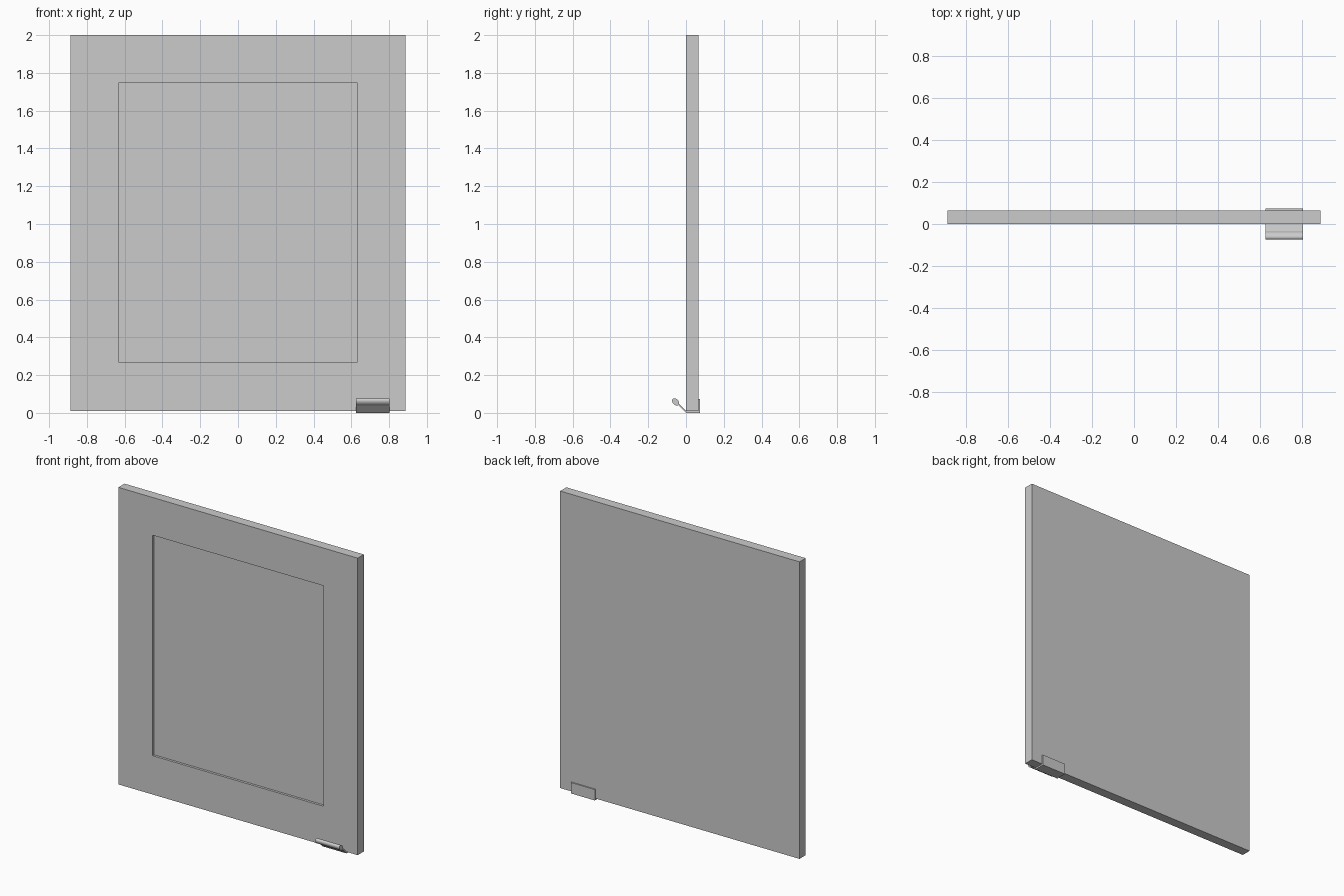
import bpy, bmesh, math
from mathutils import Vector

if "Cube" in bpy.data.objects:
    bpy.data.objects.remove(bpy.data.objects["Cube"], do_unlink=True)

grey = bpy.data.materials.new("light_grey")
grey.use_nodes = True
color = (0.6, 0.6, 0.6, 1)
grey.diffuse_color = color
grey.node_tree.nodes["Principled BSDF"].inputs["Base Color"].default_value = color


def add_object(name, bm):
    bmesh.ops.recalc_face_normals(bm, faces=bm.faces)
    mesh = bpy.data.meshes.new(name)
    bm.to_mesh(mesh)
    bm.free()
    mesh.materials.append(grey)
    obj = bpy.data.objects.new(name, mesh)
    bpy.context.collection.objects.link(obj)
    return obj


def extrude_profile(name, points, x0, x1):
    """Extrude a closed (y, z) outline along x."""
    bm = bmesh.new()
    face = bm.faces.new([bm.verts.new((x0, y, z)) for y, z in points])
    ext = bmesh.ops.extrude_face_region(bm, geom=[face])
    moved = [g for g in ext["geom"] if isinstance(g, bmesh.types.BMVert)]
    bmesh.ops.translate(bm, verts=moved, vec=(x1 - x0, 0, 0))
    return add_object(name, bm)


# Door slab with a rectangular recess in its front face
HALF_W, BOTTOM, TOP, THICK = 0.887, 0.01, 2.0, 0.065
IN_W, IN_BOTTOM, IN_TOP, DEPTH = 0.633, 0.27, 1.747, 0.016


def rectangle(bm, w, z0, z1, y):
    return [bm.verts.new((x, y, z)) for x, z in ((-w, z0), (w, z0), (w, z1), (-w, z1))]


bm = bmesh.new()
loops = [rectangle(bm, HALF_W, BOTTOM, TOP, THICK),
         rectangle(bm, HALF_W, BOTTOM, TOP, 0),
         rectangle(bm, IN_W, IN_BOTTOM, IN_TOP, 0),
         rectangle(bm, IN_W, IN_BOTTOM, IN_TOP, DEPTH)]
for a, b in zip(loops, loops[1:]):
    for i in range(4):
        j = (i + 1) % 4
        bm.faces.new((a[i], a[j], b[j], b[i]))
bm.faces.new(loops[0])
bm.faces.new(loops[-1])
add_object("door_panel", bm)

# Thin clip wrapped under the bottom edge, with an inclined front arm
X0, X1 = 0.625, 0.803
extrude_profile("clip_bracket", [
    (-0.046, 0.046), (-0.002, 0.002), (0.0, 0.0), (0.073, 0.0), (0.073, 0.073),
    (THICK, 0.073), (THICK, BOTTOM), (0.001, BOTTOM), (-0.04, 0.051)], X0, X1)

# Oval grip at the end of the arm, tilted forward
centre = Vector((-0.055, 0.058))
along, across = Vector((-1, 1)).normalized(), Vector((1, 1)).normalized()
outline = []
for i in range(32):
    t = 2 * math.pi * i / 32
    outline.append(centre + along * 0.022 * math.cos(t) + across * 0.015 * math.sin(t))
grip = extrude_profile("clip_grip", outline, X0, X1)
bpy.ops.object.select_all(action="DESELECT")
grip.select_set(True)
bpy.context.view_layer.objects.active = grip
bpy.ops.object.shade_smooth_by_angle(angle=math.radians(40))
